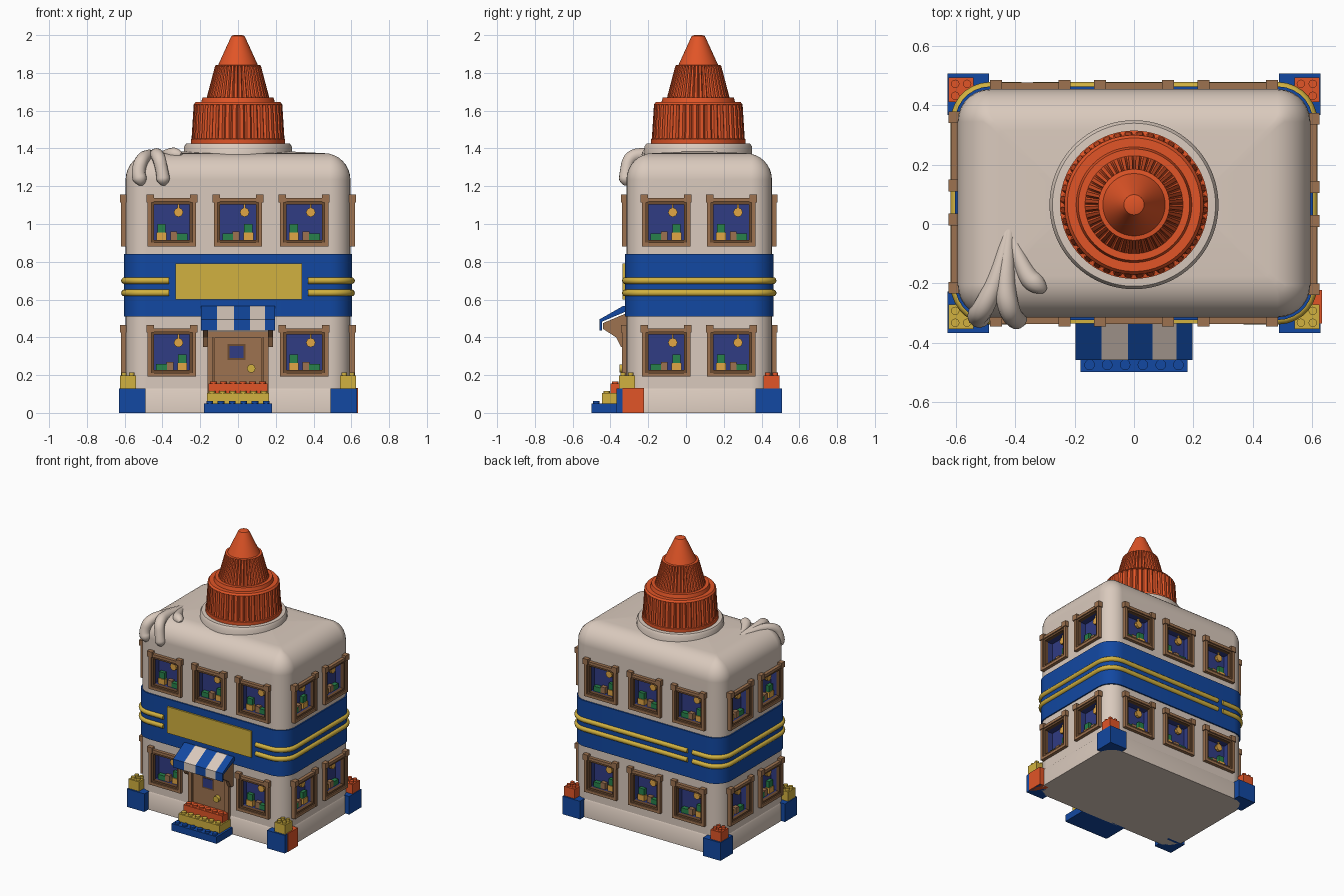
import bpy, bmesh, math
from mathutils import Matrix, Vector

old = bpy.data.objects.get("Cube")
if old:
    bpy.data.objects.remove(old, do_unlink=True)

COLOURS = {
    "cream": (0.70, 0.59, 0.51), "orange": (0.75, 0.09, 0.02), "blue": (0.006, 0.065, 0.36),
    "yellow": (0.64, 0.44, 0.05), "brown": (0.34, 0.17, 0.08), "dark brown": (0.15, 0.07, 0.03),
    "night blue": (0.03, 0.045, 0.23), "green": (0.02, 0.22, 0.07), "amber": (0.75, 0.38, 0.06),
}
MATS = {}
for name, rgb in COLOURS.items():
    m = bpy.data.materials.new(name)
    m.use_nodes = True
    m.diffuse_color = (*rgb, 1)
    m.node_tree.nodes["Principled BSDF"].inputs["Base Color"].default_value = (*rgb, 1)
    MATS[name] = m

CY = 0.07             # centre of the building in y
HW, HD = 0.595, 0.385  # half width and half depth of the walls


def smooth(ob, angle=35):
    bpy.ops.object.select_all(action='DESELECT')
    ob.select_set(True)
    bpy.context.view_layer.objects.active = ob
    bpy.ops.object.shade_smooth_by_angle(angle=math.radians(angle))


class Part:
    """Collects primitives of several colours into one object."""

    def __init__(self, name, frame=None):
        self.name, self.bm, self.mats = name, bmesh.new(), []
        self.frame = frame or Matrix()

    def slot(self, colour):
        if colour not in self.mats:
            self.mats.append(colour)
        return self.mats.index(colour)

    def paint(self, verts, colour):
        for f in {f for v in verts for f in v.link_faces}:
            f.material_index = self.slot(colour)
        return verts

    def box(self, lo, hi, colour):
        lo, hi = Vector(lo), Vector(hi)
        mat = self.frame @ Matrix.Translation((lo + hi) / 2) @ Matrix.Diagonal((*(hi - lo), 1))
        return self.paint(bmesh.ops.create_cube(self.bm, size=1, matrix=mat)['verts'], colour)

    def disc(self, at, r, h, colour, axis='Z', seg=12):
        mat = self.frame @ Matrix.Translation(at)
        if axis == 'Y':
            mat = mat @ Matrix.Rotation(math.pi / 2, 4, 'X')
        self.paint(bmesh.ops.create_cone(self.bm, cap_ends=True, segments=seg, radius1=r, radius2=r,
                                         depth=h, matrix=mat)['verts'], colour)

    def loft(self, rings, colour):
        idx = self.slot(colour)
        rows = [[self.bm.verts.new(self.frame @ Vector(p)) for p in ring] for ring in rings]
        n = len(rows[0])
        faces = [self.bm.faces.new((a[i], a[(i + 1) % n], b[(i + 1) % n], b[i]))
                 for a, b in zip(rows, rows[1:]) for i in range(n)]
        faces += [self.bm.faces.new(rows[0][::-1]), self.bm.faces.new(rows[-1])]
        for f in faces:
            f.material_index = idx

    def done(self, shade=True):
        bmesh.ops.recalc_face_normals(self.bm, faces=self.bm.faces)
        me = bpy.data.meshes.new(self.name)
        self.bm.to_mesh(me)
        self.bm.free()
        ob = bpy.data.objects.new(self.name, me)
        bpy.context.collection.objects.link(ob)
        for c in self.mats:
            me.materials.append(MATS[c])
        if shade:
            smooth(ob)
        return ob


def corner(k, hw, hd, r, z, n=7):
    """Arc of one rounded corner, k = 0..3 counter-clockwise from front +x."""
    sx, sy = (1, 1, -1, -1)[k], (-1, 1, 1, -1)[k]
    angs = [math.pi / 2 * (k - 1 + i / n) for i in range(n + 1)]
    return [(sx * (hw - r) + r * math.cos(a), CY + sy * (hd - r) + r * math.sin(a), z) for a in angs]


def rrect(inset, z, r=0.11):
    return [p for k in range(4) for p in corner(k, HW - inset, HD - inset, max(r - inset, 0.015), z)]


def wall(x, z, side):
    """Frame on a wall: local -y points outward. side 0 front, 1 +x, 2 back, 3 -x."""
    out = HW if side % 2 else HD
    return Matrix.Translation((0, CY, 0)) @ Matrix.Rotation(side * math.pi / 2, 4, 'Z') @ \
        Matrix.Translation((x, -out, z))


# Window positions on all four walls
SPOTS = []
for floor, z in (("lower", 0.32), ("upper", 1.01)):
    for side, label in enumerate(("front", "left", "back", "right")):
        for x in ((-0.175, 0.17) if side % 2 else (-0.35, 0, 0.35)):
            if not (side == 0 and x == 0 and floor == "lower"):
                SPOTS.append((f"{label}_{floor}_window", wall(x, z, side)))

# Bottle-shaped building with soft shoulders and window recesses
body = Part("building_body")
R = 0.14
arc = [(R * (1 - math.cos(t)), 1.235 + R * math.sin(t)) for t in (math.pi / 16 * i for i in range(9))]
body.loft([rrect(0, 0)] + [rrect(i, z) for i, z in arc] + [rrect(0.3, 1.383, 0.1)], "cream")
body = body.done(False)
cut = Part("window_cutter")
for _, frame in SPOTS:
    cut.frame = frame
    cut.box((-0.1, -0.1, -0.095), (0.1, 0.055, 0.095), "night blue")
cut = cut.done(False)
cut.hide_render = True
bpy.context.view_layer.objects.active = body
mod = body.modifiers.new("recesses", 'BOOLEAN')
mod.operation, mod.object, mod.solver, mod.material_mode = 'DIFFERENCE', cut, 'EXACT', 'TRANSFER'
bpy.ops.object.modifier_apply(modifier=mod.name)
bpy.data.objects.remove(cut, do_unlink=True)
smooth(body, 30)
body.modifiers.new("even_shading", 'WEIGHTED_NORMAL').keep_sharp = True

# Windows: double frame, top tabs and the things on the sill inside
for i, (name, frame) in enumerate(SPOTS):
    w = Part(name, frame)
    for half, inner, y, colour in ((0.128, 0.108, -0.024, "brown"), (0.11, 0.094, -0.016, "dark brown")):
        for s in (-1, 1):
            a, b = sorted((s * half, s * inner))
            w.box((a, y, -half), (b, 0.01, half), colour)
            w.box((-half, y + 0.001, a), (half, 0.01, b), colour)
    for s in (-1, 1):
        w.box((s * 0.115 - 0.02, -0.03, 0.105), (s * 0.115 + 0.02, 0.01, 0.145), "brown")
    m = 1 if i % 2 else -1
    things = [(-0.055, 0.026, 0.04, "amber"), (-0.055, 0.022, 0.085, "green"),
              (0.01, 0.018, 0.045, "brown"), (0.055, 0.028, 0.035, "green")]
    for x, hw, h, colour in things:
        w.box((m * x - hw, 0.015 + h / 8, -0.095), (m * x + hw, 0.05, -0.095 + h), colour)
    w.disc((0.035, 0.035, 0.052), 0.025, 0.02, "amber", 'Y', 8)
    w.box((0.03, 0.03, 0.07), (0.04, 0.04, 0.095), "amber")
    w.done(False)

# Plinth and coloured band around the building
plinth = Part("plinth")
plinth.loft([rrect(-0.006, 0), rrect(-0.006, 0.12), rrect(0.004, 0.135)], "cream")
plinth.done()
band = Part("band")
band.loft([rrect(-0.009, 0.51), rrect(-0.009, 0.84)], "blue")
band.done()
sign = Part("sign_panel")
sign.box((-0.33, CY - HD - 0.02, 0.60), (0.34, CY - HD, 0.79), "yellow")
sign.done(False)


def tube(name, paths, depth, colour, nurbs=False):
    cu = bpy.data.curves.new(name, 'CURVE')
    cu.dimensions, cu.bevel_depth, cu.bevel_resolution, cu.use_fill_caps = '3D', depth, 4, True
    for path in paths:
        sp = cu.splines.new('NURBS' if nurbs else 'POLY')
        sp.points.add(len(path) - 1)
        for p, q in zip(sp.points, path):
            p.co, p.radius = (*q[:3], 1), (q[3] if len(q) > 3 else 1)
        if nurbs:
            sp.order_u, sp.use_endpoint_u, sp.resolution_u = 3, True, 8
    cu.materials.append(MATS[colour])
    ob = bpy.data.objects.new(name, cu)
    bpy.context.collection.objects.link(ob)
    bpy.ops.object.select_all(action='DESELECT')
    ob.select_set(True)
    bpy.context.view_layer.objects.active = ob
    bpy.ops.object.convert(target='MESH')
    smooth(bpy.context.object, 50)


# Raised double stripes wrapping the band, broken at the sign and once at the back
hw, hd = HW + 0.006, HD + 0.006
for name, z in (("lower_stripe", 0.635), ("upper_stripe", 0.70)):
    ca = [corner(k, hw, hd, 0.115, z) for k in range(4)]
    tube(name, [[(0.37, CY - hd, z)] + ca[0] + ca[1] + [(-0.34, CY + hd, z)],
                [(-0.38, CY + hd, z)] + ca[2] + ca[3] + [(-0.365, CY - hd, z)]], 0.018, "yellow")

# Drips running over the front shoulder
tube("drips", [
    [(-0.42, 0.02, 1.36, 0.3), (-0.45, -0.16, 1.37, 0.8), (-0.51, -0.29, 1.35, 1),
     (-0.53, -0.31, 1.27, 1), (-0.515, -0.315, 1.225, 1.1), (-0.515, -0.315, 1.205, 0.3)],
    [(-0.42, -0.02, 1.36, 0.5), (-0.44, -0.2, 1.37, 1), (-0.42, -0.30, 1.36, 1),
     (-0.40, -0.32, 1.27, 0.9), (-0.395, -0.318, 1.225, 1.1), (-0.395, -0.318, 1.205, 0.3)],
    [(-0.41, -0.05, 1.36, 0.5), (-0.37, -0.17, 1.37, 0.9), (-0.32, -0.21, 1.37, 1),
     (-0.30, -0.225, 1.365, 0.3)]], 0.036, "cream", True)


def lathe(name, profile, colour, seg=160):
    """Profile entries are radius, height, groove depth."""
    p = Part(name)
    p.loft([[((r - g * (i % 4 == 0)) * math.cos(math.tau * i / seg),
              0.065 + (r - g * (i % 4 == 0)) * math.sin(math.tau * i / seg), z) for i in range(seg)]
            for r, z, g in profile], colour)
    p.done()


# Neck collar and ribbed screw cap with nozzle
lathe("neck_collar", [(0.285, 1.34, 0), (0.285, 1.41, 0), (0.275, 1.425, 0), (0.2, 1.43, 0)], "cream")
lathe("cap", [(0.25, 1.425, 0), (0.25, 1.45, 0), (0.246, 1.452, 0.012), (0.235, 1.63, 0.012),
              (0.235, 1.632, 0), (0.225, 1.645, 0), (0.195, 1.645, 0), (0.188, 1.67, 0),
              (0.165, 1.67, 0), (0.163, 1.68, 0.012), (0.122, 1.835, 0.012), (0.12, 1.84, 0),
              (0.105, 1.842, 0), (0.042, 1.98, 0), (0.034, 1.996, 0), (0.02, 2.0, 0)], "orange")

# Corner bricks with smaller studded bricks on top
for sx, sy in ((-1, -1), (1, -1), (-1, 1), (1, 1)):
    p = Part(("front" if sy < 0 else "back") + ("_left" if sx > 0 else "_right") + "_corner_bricks")
    x, y = sx * 0.56, CY + sy * 0.367
    p.box((x - 0.07, y - 0.07, 0), (x + 0.07, y + 0.07, 0.13), "blue")
    x, y = sx * 0.583, CY + sy * 0.383
    top = "yellow" if sy < 0 else "orange"
    p.box((x - 0.042, y - 0.042, 0.13), (x + 0.042, y + 0.042, 0.198), top)
    for dx in (-0.02, 0.02):
        for dy in (-0.02, 0.02):
            p.disc((x + dx, y + dy, 0.205), 0.014, 0.018, top)
    if (sx, sy) == (1, -1):  # orange brick set into the outer side
        p.box((0.56, -0.335, 0), (0.634, -0.222, 0.132), "orange")
    p.done()

# Entrance steps made of studded bricks
steps = Part("entrance_steps")
for hw, y, z0, z1, c in ((0.18, -0.5, 0, 0.05, "blue"), (0.165, -0.445, 0.05, 0.105, "yellow"),
                         (0.155, -0.40, 0.105, 0.155, "orange")):
    steps.box((-hw, y, z0), (hw, -0.31, z1), c)
    for i in range(6):
        steps.disc(((i - 2.5) * hw / 3, y + 0.025, z1 + 0.005), 0.018, 0.014, c)
steps.done()

# Door with frame, small pane and knob
door = Part("door")
door.box((-0.14, -0.328, 0.1), (0.14, -0.30, 0.4), "brown")
for s in (-1, 1):
    door.box((s * 0.148 - 0.014, -0.338, 0.1), (s * 0.148 + 0.014, -0.30, 0.415), "brown")
    door.box((s * 0.125 - 0.004, -0.331, 0.1), (s * 0.125 + 0.004, -0.30, 0.4), "dark brown")
door.box((-0.16, -0.337, 0.40), (0.16, -0.30, 0.43), "brown")
door.box((-0.055, -0.333, 0.28), (0.04, -0.30, 0.365), "dark brown")
door.box((-0.045, -0.336, 0.29), (0.03, -0.30, 0.355), "night blue")
door.disc((0.07, -0.338, 0.235), 0.022, 0.03, "yellow", 'Y', 16)
door.done()

# Striped awning on two wedge brackets
awning = Part("awning")
side = [(-0.31, 0.565), (-0.335, 0.565), (-0.458, 0.495), (-0.458, 0.435), (-0.445, 0.435),
        (-0.445, 0.483), (-0.31, 0.54)]
edges = (-0.197, -0.11, -0.02, 0.063, 0.143, 0.197)
for i, (a, b) in enumerate(zip(edges, edges[1:])):
    awning.loft([[(x, y, z) for y, z in side] for x in (a, b)], "cream" if i % 2 else "blue")
wedge = [(-0.31, 0.53), (-0.44, 0.475), (-0.44, 0.445), (-0.37, 0.40), (-0.345, 0.35), (-0.31, 0.35)]
for s in (-1, 1):
    awning.loft([[(s * 0.172 + d, y, z) for y, z in wedge] for d in (-0.014, 0.014)], "brown")
awning.done(False)
